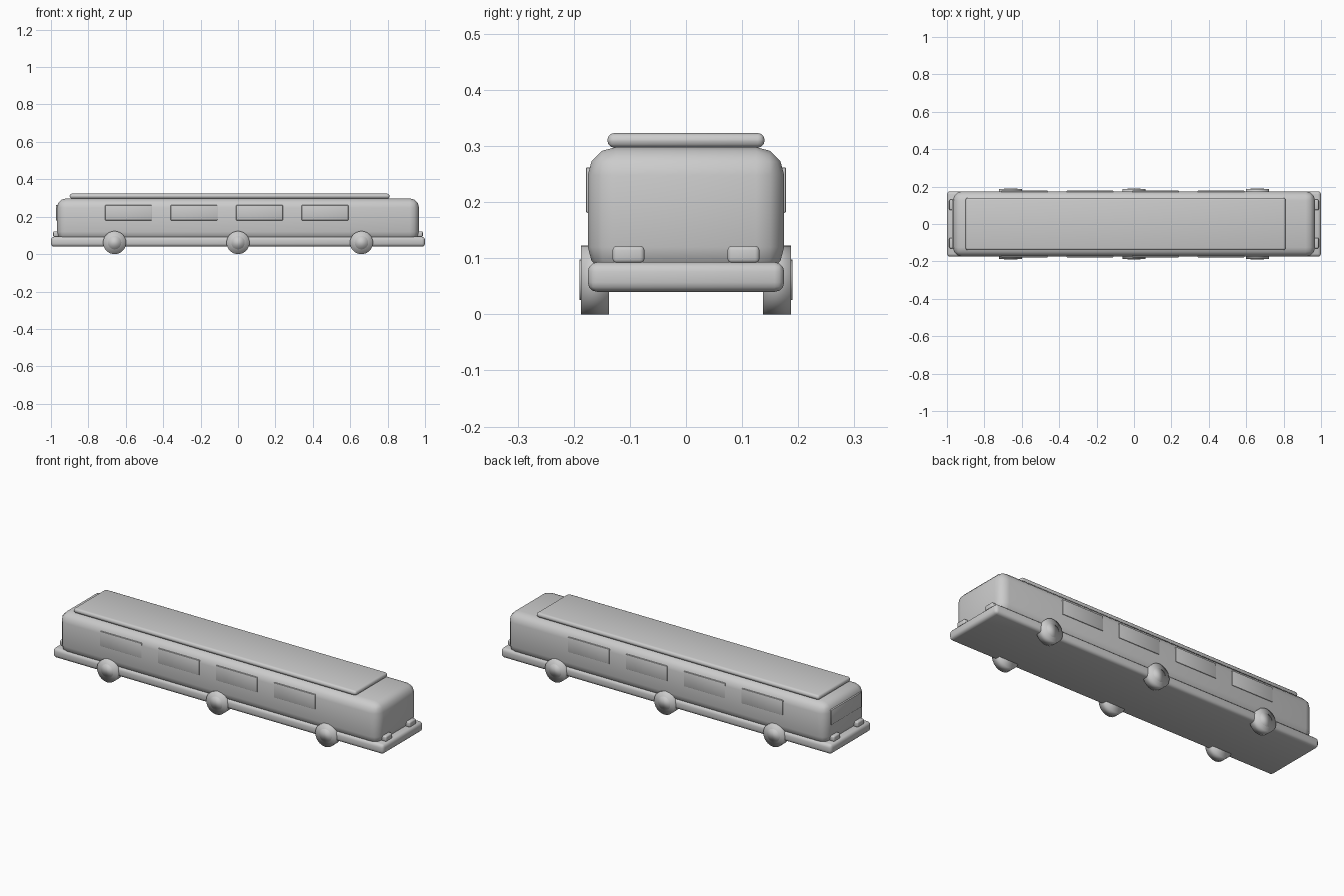
import bpy
import math

if "Cube" in bpy.data.objects:
    bpy.data.objects.remove(bpy.data.objects["Cube"], do_unlink=True)

# Single grey paint
grey = bpy.data.materials.new("plain_grey")
grey.use_nodes = True
colour = (0.6, 0.6, 0.6, 1)
grey.diffuse_color = colour
grey.node_tree.nodes["Principled BSDF"].inputs["Base Color"].default_value = colour


def rounded_box(name, x, y, z, radius, segments=3):
    """Box given by (min, max) ranges, with bevelled edges."""
    ranges = (x, y, z)
    bpy.ops.mesh.primitive_cube_add(size=1, location=[(a + b) / 2 for a, b in ranges])
    ob = bpy.context.object
    ob.name = name
    ob.scale = [b - a for a, b in ranges]
    bpy.ops.object.transform_apply(location=False, rotation=False, scale=True)
    bevel = ob.modifiers.new("bevel", 'BEVEL')
    bevel.width = radius
    bevel.segments = segments
    bpy.ops.object.modifier_apply(modifier="bevel")
    bpy.ops.object.shade_smooth_by_angle(angle=math.radians(40))
    ob.data.materials.append(grey)
    return ob


def disc(name, x, y, z, radius, width):
    """Softly shaded cylinder lying along y."""
    bpy.ops.mesh.primitive_cylinder_add(vertices=32, radius=radius, depth=width,
                                        location=(x, y, z),
                                        rotation=(math.pi / 2, 0, 0))
    ob = bpy.context.object
    ob.name = name
    bpy.ops.object.shade_smooth()
    ob.data.materials.append(grey)
    return ob


# Chassis, body and roof panel
rounded_box("chassis", (-1, 1), (-0.175, 0.175), (0.04, 0.093), 0.017)
rounded_box("body", (-0.968, 0.968), (-0.175, 0.175), (0.07, 0.298), 0.05)
rounded_box("roof_panel", (-0.9, 0.81), (-0.14, 0.14), (0.297, 0.323), 0.012)

# Window panel on the -x end
rounded_box("end_window", (-0.973, -0.955), (-0.13, 0.13), (0.18, 0.262), 0.003, 2)

for side, label in ((1, "back"), (-1, "front")):
    # Side windows
    for i in range(4):
        x = -0.585 + 0.35 * i
        y = sorted((side * 0.165, side * 0.1785))
        rounded_box(f"{label}_window_{i + 1}", (x - 0.125, x + 0.125), y,
                    (0.181, 0.262), 0.003, 2)

    # Wheels with hubs
    for i, x in enumerate((-0.66, 0, 0.66)):
        disc(f"{label}_wheel_{i + 1}", x, side * 0.1625, 0.0615, 0.0615, 0.05)
        disc(f"{label}_hub_{i + 1}", x, side * 0.182, 0.0615, 0.036, 0.016)

    # Lamps at both ends
    for end in (-1, 1):
        x = sorted((end * 0.955, end * 0.988))
        y = sorted((side * 0.074, side * 0.131))
        rounded_box(f"{label}_lamp_{'left' if end > 0 else 'right'}", x, y,
                    (0.091, 0.122), 0.008)
